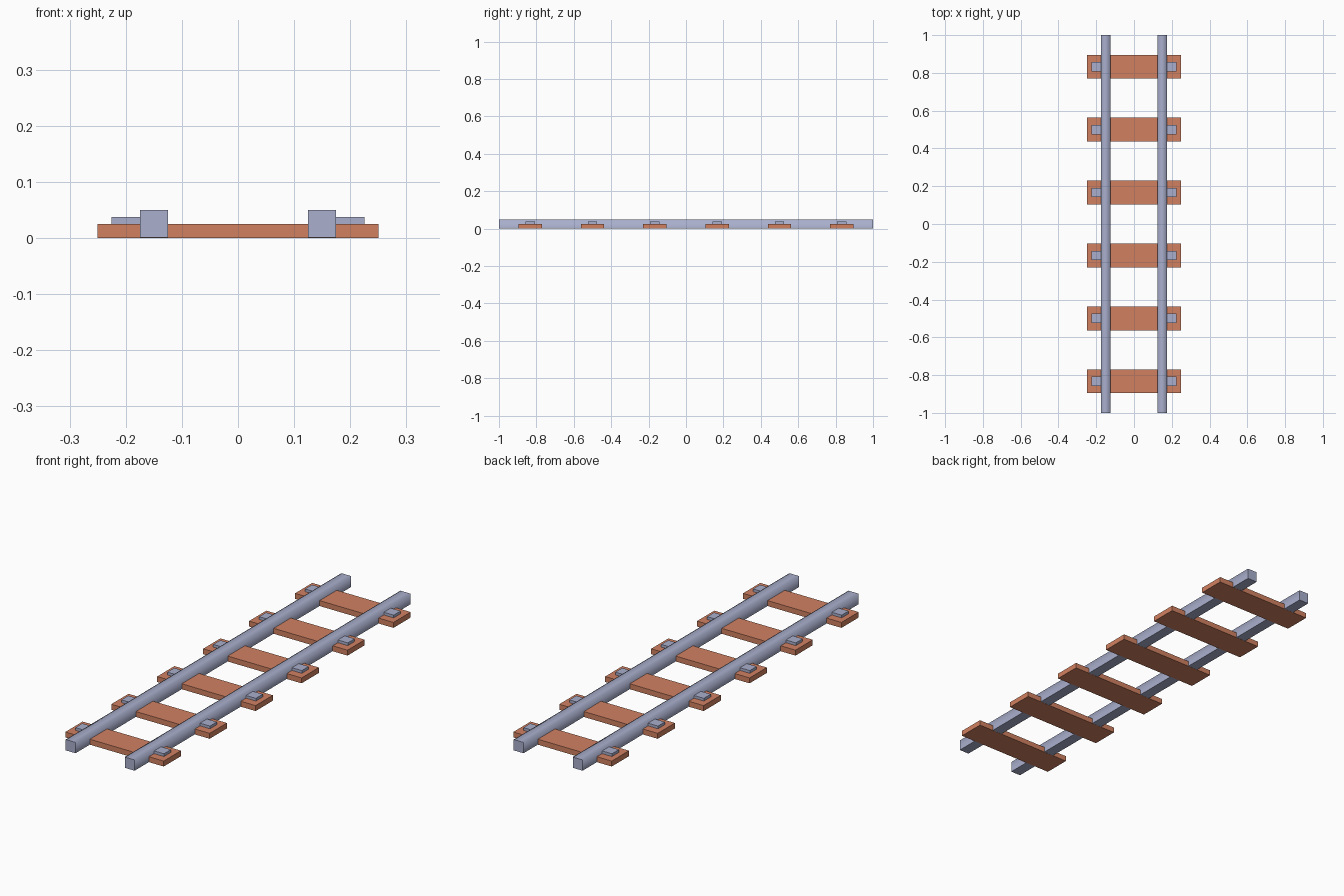
import bpy, bmesh

if "Cube" in bpy.data.objects:
    bpy.data.objects.remove(bpy.data.objects["Cube"])


def material(name, rgb):
    m = bpy.data.materials.new(name)
    m.diffuse_color = (*rgb, 1)
    m.use_nodes = True
    m.node_tree.nodes["Principled BSDF"].inputs["Base Color"].default_value = m.diffuse_color
    return m


STEEL = material("blue_grey_steel", (0.40, 0.43, 0.61))
WOOD = material("red_brown_wood", (0.64, 0.22, 0.12))


def box(name, x, y, z, mat, smooth=False):
    """Box spanning the (low, high) ranges given for each axis."""
    bm = bmesh.new()
    bmesh.ops.create_cube(bm, size=1)
    for v in bm.verts:
        v.co = [r[0] if c < 0 else r[1] for c, r in zip(v.co, (x, y, z))]
    # Soft shading over the upper edges, sharp ends and underside
    for e in bm.edges:
        e.smooth = all(f.normal.z > -0.5 and abs(f.normal.y) < 0.5 for f in e.link_faces)
    for f in bm.faces:
        f.smooth = smooth
    me = bpy.data.meshes.new(name)
    bm.to_mesh(me)
    bm.free()
    me.materials.append(mat)
    ob = bpy.data.objects.new(name, me)
    bpy.context.collection.objects.link(ob)


def mirrored(side, low, high):
    return tuple(sorted((side * low, side * high)))


# Two rails
for side, label in ((-1, "left"), (1, "right")):
    box(f"{label}_rail", mirrored(side, 0.125, 0.175), (-1, 1), (0.0005, 0.05), STEEL, True)

# Six sleepers, each with a fixing plate outside both rails
for i in range(6):
    y = (i - 2.5) / 3
    box(f"sleeper_{i + 1}", (-0.25, 0.25), (y - 0.0625, y + 0.0625), (0, 0.025), WOOD)
    for side, label in ((-1, "left"), (1, "right")):
        box(f"{label}_fixing_{i + 1}", mirrored(side, 0.17, 0.225),
            (y - 0.025, y + 0.025), (0.025, 0.0375), STEEL)
